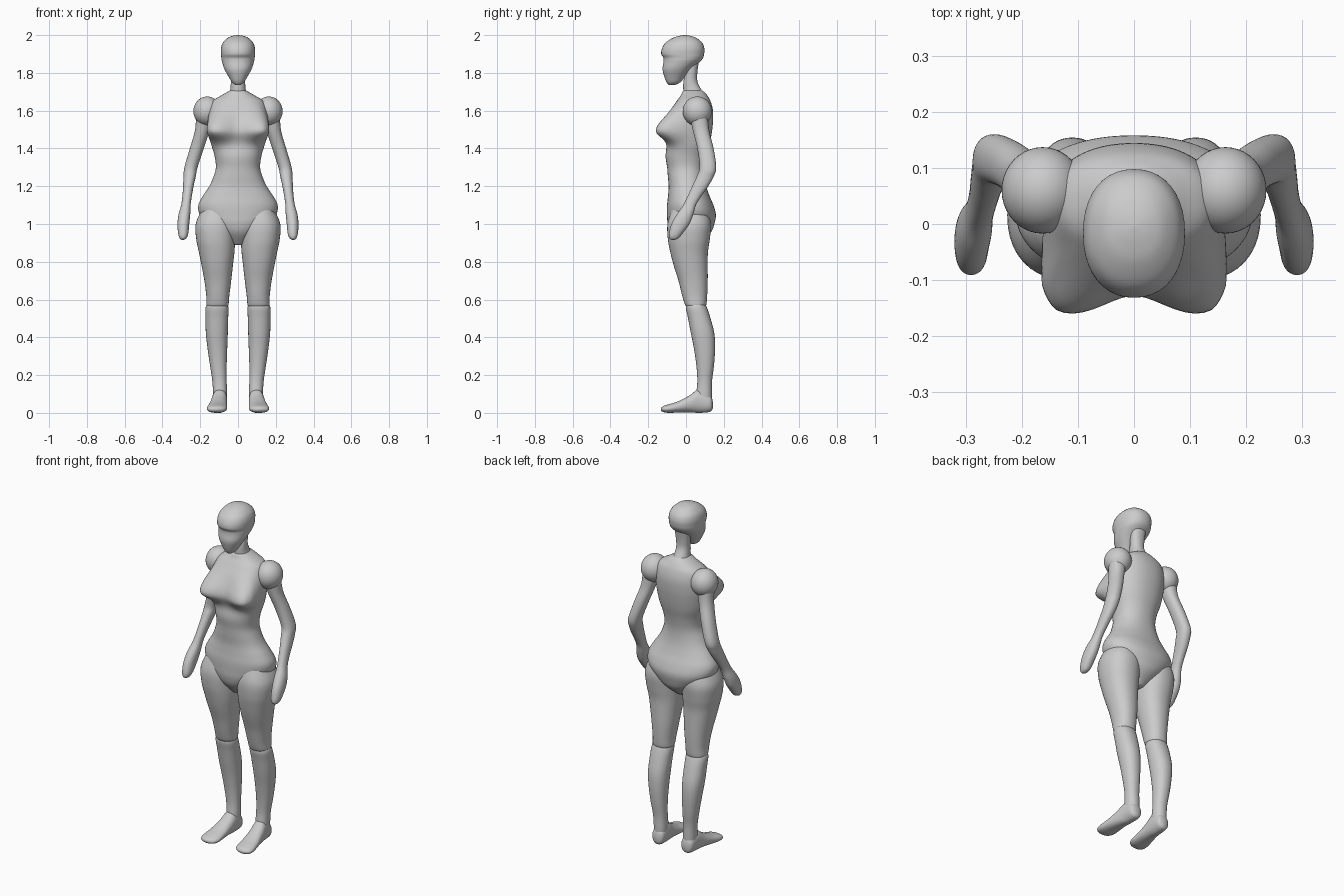
import bpy, math


def spline(rows, steps):
    """Smooth in-between rows (Catmull-Rom) for a short table of sections."""
    out = []
    for i in range(len(rows) - 1):
        a, b, c, d = rows[max(i - 1, 0)], rows[i], rows[i + 1], rows[min(i + 2, len(rows) - 1)]
        for s in range(steps):
            t = s / steps
            out.append([b[k] + 0.5 * t * (c[k] - a[k] + t * (2 * a[k] - 5 * b[k] + 4 * c[k] - d[k]
                        + t * (3 * (b[k] - c[k]) + d[k] - a[k]))) for k in range(len(b))])
    out.append(list(rows[-1]))
    t0, t1 = rows[0][0], rows[-1][0]
    for r in out:
        r[0] = min(max(r[0], min(t0, t1)), max(t0, t1))
        r[2] = max(r[2], 0.004)
    return out


def loft(name, rows, axis="z", power=2.2, mirror=False, shape=None, sides=40, steps=5):
    """Rows: position on axis, x centre, x half width, low and high edge on the other axis."""
    verts, faces = [], []
    rings = spline(rows, steps)
    for t, cx, hw, lo, hi in rings:
        for j in range(sides):
            a = 2 * math.pi * j / sides
            c, s = math.cos(a), math.sin(a)
            u = cx + hw * math.copysign(abs(c) ** (2 / power), c)
            v = (lo + hi) / 2 + (hi - lo) / 2 * math.copysign(abs(s) ** (2 / power), s)
            p = (u, v, t) if axis == "z" else (u, t, v)
            verts.append(shape(*p) if shape else p)
    for i in range(len(rings) - 1):
        for j in range(sides):
            k = (j + 1) % sides
            faces.append((i * sides + j, i * sides + k, (i + 1) * sides + k, (i + 1) * sides + j))
    faces.append(tuple(reversed(range(sides))))
    faces.append(tuple(range((len(rings) - 1) * sides, len(rings) * sides)))
    if (rows[0][0] > rows[-1][0]) != (axis == "y"):
        faces = [f[::-1] for f in faces]
    mesh = bpy.data.meshes.new(name)
    mesh.from_pydata(verts, [], faces)
    ob = bpy.data.objects.new(name, mesh)
    bpy.context.collection.objects.link(ob)
    finish(ob, mirror)
    return ob


def finish(ob, mirror):
    bpy.ops.object.select_all(action="DESELECT")
    bpy.context.view_layer.objects.active = ob
    ob.select_set(True)
    bpy.ops.object.shade_smooth_by_angle(angle=math.radians(60))
    if mirror:
        ob.modifiers.new("Mirror", "MIRROR").use_mirror_merge = False


def bust(x, y, z):
    """Pushes the front of the chest out into two rounded forms."""
    sz = 0.065 if z > 1.495 else 0.038
    front = min(max((0.04 - y) / 0.08, 0), 1)
    g = sum(math.exp(-((x - c) / 0.055) ** 2 / 2) for c in (-0.1, 0.1))
    b = 0.082 * front * g * math.exp(-((z - 1.495) / sz) ** 2 / 2)
    return (x + 0.45 * b * max(-1, min(1, x / 0.1)), y - b, z)


# Head and neck
loft("head", [(1.735, 0, 0.012, -0.09, -0.06), (1.75, 0, 0.032, -0.103, -0.03),
              (1.78, 0, 0.05, -0.115, -0.005), (1.82, 0, 0.072, -0.124, 0.03),
              (1.86, 0, 0.085, -0.119, 0.075), (1.88, 0, 0.088, -0.12, 0.09),
              (1.9, 0, 0.09, -0.131, 0.096), (1.93, 0, 0.09, -0.127, 0.097),
              (1.96, 0, 0.08, -0.108, 0.085), (1.985, 0, 0.055, -0.07, 0.055),
              (1.996, 0, 0.03, -0.035, 0.025), (2.0, 0, 0.006, -0.01, 0.0)])
loft("neck", [(1.65, 0, 0.07, -0.01, 0.11), (1.7, 0, 0.044, -0.014, 0.087),
              (1.75, 0, 0.038, -0.014, 0.062), (1.8, 0, 0.04, -0.005, 0.06),
              (1.87, 0, 0.045, 0.0, 0.07)])

# Chest, waist and pelvis
loft("torso", [(0.89, 0, 0.03, -0.03, 0.06), (0.95, 0, 0.1, -0.08, 0.128),
               (1.0, 0, 0.165, -0.097, 0.15), (1.05, 0, 0.203, -0.1, 0.158),
               (1.1, 0, 0.21, -0.1, 0.145), (1.15, 0, 0.185, -0.095, 0.124),
               (1.2, 0, 0.152, -0.092, 0.108), (1.25, 0, 0.13, -0.096, 0.1),
               (1.3, 0, 0.117, -0.1, 0.1), (1.36, 0, 0.124, -0.108, 0.11),
               (1.42, 0, 0.14, -0.1, 0.125), (1.48, 0, 0.15, -0.098, 0.136),
               (1.54, 0, 0.155, -0.09, 0.143), (1.6, 0, 0.152, -0.075, 0.143),
               (1.65, 0, 0.135, -0.048, 0.13), (1.68, 0, 0.09, -0.028, 0.113),
               (1.7, 0, 0.055, -0.018, 0.095), (1.715, 0, 0.03, -0.005, 0.07)],
     shape=bust, sides=72)

# Shoulder balls
bpy.ops.mesh.primitive_uv_sphere_add(segments=40, ring_count=24)
shoulder = bpy.context.object
shoulder.name = "shoulder"
for v in shoulder.data.vertices:
    v.co = (0.163 + 0.073 * v.co.x, 0.06 + 0.077 * v.co.y, 1.597 + 0.078 * v.co.z)
finish(shoulder, True)

# Arms with mitten hands
loft("arm", [(1.6, 0.172, 0.05, 0.015, 0.115), (1.5, 0.188, 0.039, 0.035, 0.122),
             (1.4, 0.218, 0.037, 0.06, 0.146), (1.3, 0.249, 0.035, 0.072, 0.16),
             (1.25, 0.256, 0.032, 0.056, 0.146), (1.2, 0.263, 0.028, 0.033, 0.118),
             (1.15, 0.269, 0.025, 0.01, 0.083), (1.1, 0.276, 0.025, -0.015, 0.053),
             (1.05, 0.284, 0.031, -0.05, 0.038), (1.0, 0.289, 0.031, -0.077, 0.018),
             (0.95, 0.29, 0.027, -0.09, -0.018), (0.925, 0.291, 0.018, -0.088, -0.04),
             (0.916, 0.292, 0.006, -0.075, -0.06)], mirror=True)

# Thighs, lower legs and feet
loft("thigh", [(1.08, 0.11, 0.08, -0.075, 0.11), (1.0, 0.118, 0.106, -0.098, 0.132),
               (0.92, 0.118, 0.103, -0.096, 0.126), (0.85, 0.113, 0.094, -0.083, 0.116),
               (0.78, 0.11, 0.083, -0.065, 0.115), (0.7, 0.107, 0.071, -0.04, 0.115),
               (0.62, 0.107, 0.061, -0.02, 0.112), (0.57, 0.109, 0.058, -0.004, 0.107),
               (0.56, 0.11, 0.045, 0.01, 0.095)], mirror=True)
loft("lower_leg", [(0.59, 0.11, 0.045, 0.01, 0.095), (0.56, 0.111, 0.06, -0.001, 0.11),
                   (0.5, 0.112, 0.06, 0.011, 0.13), (0.42, 0.112, 0.058, 0.026, 0.15),
                   (0.34, 0.109, 0.052, 0.042, 0.154), (0.25, 0.104, 0.044, 0.055, 0.148),
                   (0.17, 0.098, 0.038, 0.06, 0.138), (0.1, 0.095, 0.037, 0.055, 0.137),
                   (0.04, 0.096, 0.034, 0.06, 0.135)], mirror=True)
loft("foot", [(0.142, 0.094, 0.012, 0.025, 0.06), (0.128, 0.095, 0.035, 0.006, 0.095),
              (0.07, 0.097, 0.04, 0.0, 0.125), (0.02, 0.102, 0.044, 0.003, 0.093),
              (-0.04, 0.108, 0.05, 0.002, 0.062), (-0.09, 0.112, 0.053, 0.0, 0.046),
              (-0.12, 0.115, 0.042, 0.004, 0.036), (-0.133, 0.116, 0.014, 0.012, 0.026)],
     axis="y", mirror=True)
